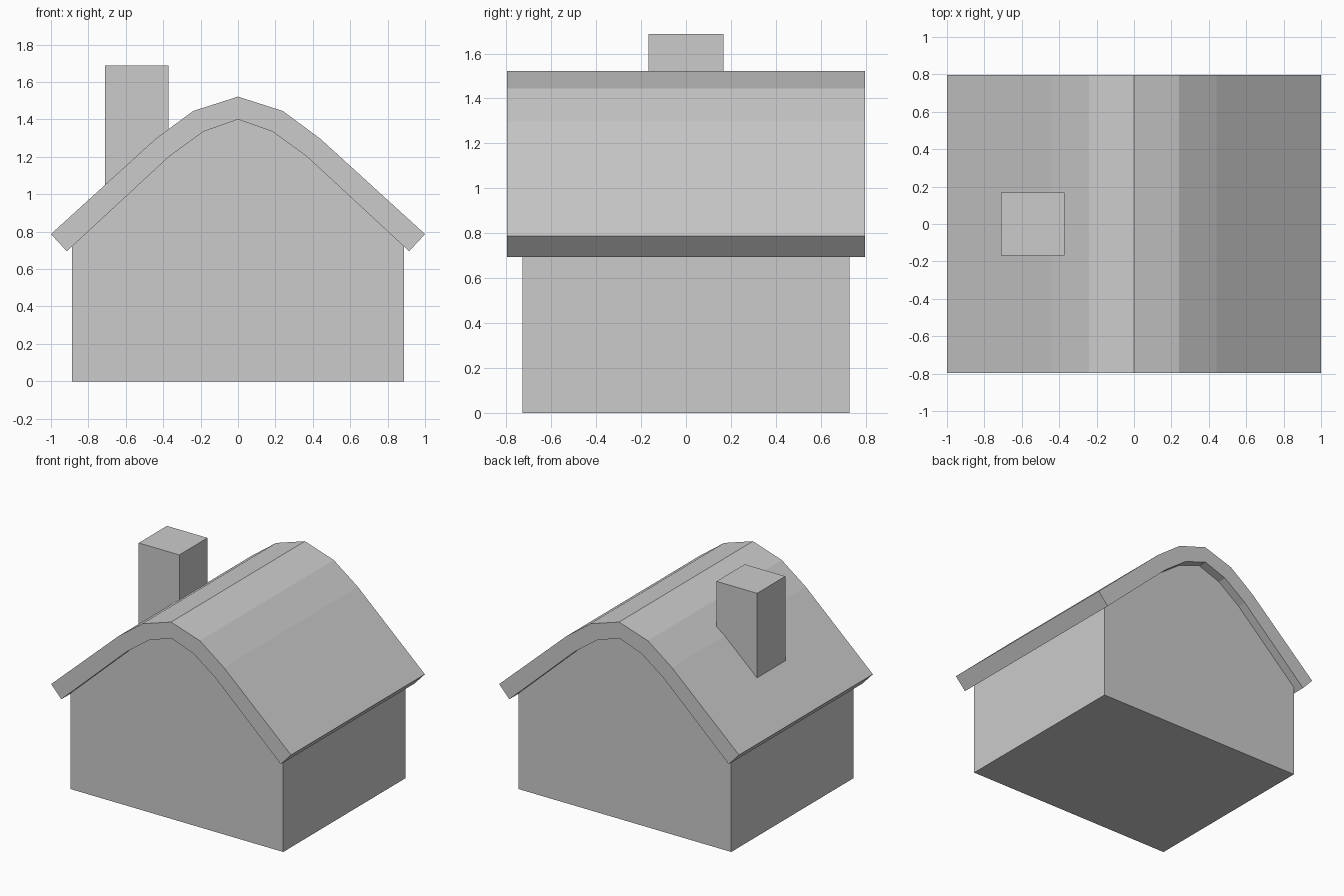
import bpy, bmesh

if "Cube" in bpy.data.objects:
    bpy.data.objects.remove(bpy.data.objects["Cube"])


def extrude_profile(name, points, half_depth):
    """Extrude an x-z outline along y, centred on y = 0."""
    bm = bmesh.new()
    face = bm.faces.new([bm.verts.new((x, -half_depth, z)) for x, z in points])
    ext = bmesh.ops.extrude_face_region(bm, geom=[face])
    moved = [g for g in ext["geom"] if isinstance(g, bmesh.types.BMVert)]
    bmesh.ops.translate(bm, verts=moved, vec=(0, 2 * half_depth, 0))
    bmesh.ops.recalc_face_normals(bm, faces=bm.faces)
    mesh = bpy.data.meshes.new(name)
    bm.to_mesh(mesh)
    bm.free()
    obj = bpy.data.objects.new(name, mesh)
    bpy.context.collection.objects.link(obj)
    return obj


def mirrored(half):
    """Complete a half arch running from the right eave to the ridge."""
    return half + [(-x, z) for x, z in reversed(half[:-1])]


# Curved roof slab with square-cut eaves
outer = mirrored([(1.0, 0.787), (0.44, 1.297), (0.24, 1.445), (0, 1.522)])
inner = mirrored([(0.915, 0.695), (0.37, 1.20), (0.185, 1.335), (0, 1.40)])
extrude_profile("roof", outer + inner[::-1], 0.797)

# Walls with gables tucked slightly into the roof underside
top = mirrored([(0.887, 0.74)] + [(x, z + 0.02) for x, z in inner[1:4]])
extrude_profile("walls", [(-0.887, 0), (0.887, 0)] + top, 0.728)

# Chimney on the left slope, its base sunk in the roof
extrude_profile("chimney", [(-0.71, 0.95), (-0.372, 0.95),
                            (-0.372, 1.688), (-0.71, 1.688)], 0.168)
